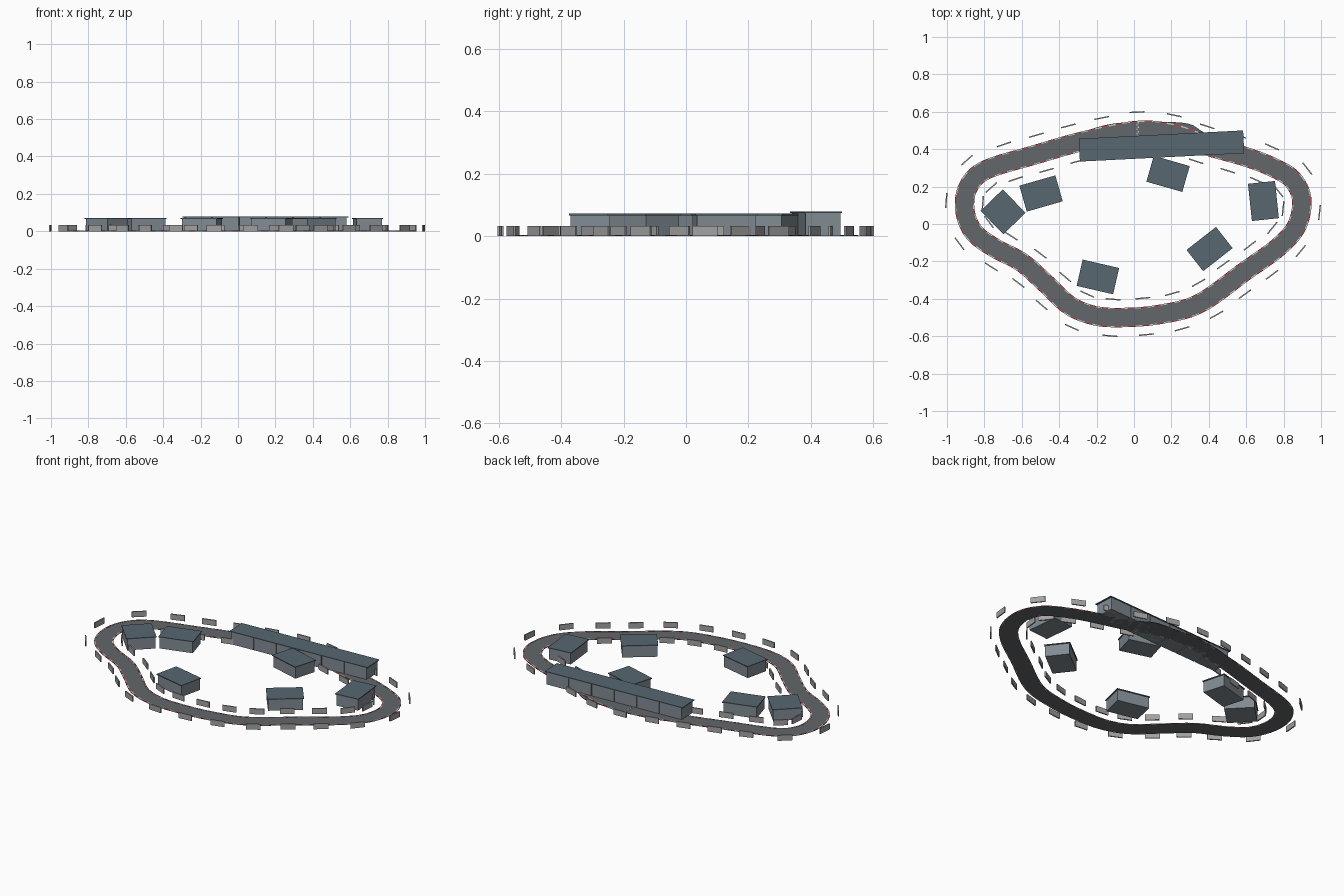
import bpy, bmesh, math
from mathutils import Vector, Matrix

if "Cube" in bpy.data.objects:
    bpy.data.objects.remove(bpy.data.objects["Cube"])


def material(name, rgb):
    m = bpy.data.materials.new(name)
    m.diffuse_color = (*rgb, 1)
    m.use_nodes = True
    m.node_tree.nodes["Principled BSDF"].inputs["Base Color"].default_value = m.diffuse_color
    return m


ASPHALT = material("asphalt", (0.125, 0.135, 0.145))
PIT = material("pit_asphalt", (0.115, 0.125, 0.135))
RED = material("kerb_red", (0.45, 0.06, 0.06))
WHITE = material("white", (0.7, 0.7, 0.7))
BARRIER = material("barrier_grey", (0.36, 0.36, 0.36))
WALL = material("wall", (0.22, 0.26, 0.29))
ROOF = material("roof", (0.095, 0.135, 0.16))


def finish(bm, name, mat):
    bmesh.ops.recalc_face_normals(bm, faces=bm.faces)
    me = bpy.data.meshes.new(name)
    bm.to_mesh(me)
    bm.free()
    me.materials.append(mat)
    ob = bpy.data.objects.new(name, me)
    bpy.context.collection.objects.link(ob)
    return ob


def add_box(bm, x, y, z0, z1, w, d, ang):
    mat = (Matrix.Translation((x, y, (z0 + z1) / 2)) @ Matrix.Rotation(ang, 4, 'Z')
           @ Matrix.Diagonal((w, d, z1 - z0, 1)))
    bmesh.ops.create_cube(bm, size=1, matrix=mat)


def smooth(pts, closed, steps=24):
    """Catmull-Rom curve through the points."""
    n, out = len(pts), []
    get = (lambda i: Vector(pts[i % n])) if closed else (lambda i: Vector(pts[max(0, min(n - 1, i))]))
    for i in range(n if closed else n - 1):
        a, b, c, d = (get(i + k) for k in (-1, 0, 1, 2))
        for s in range(steps):
            t = s / steps
            out.append(0.5 * (2 * b + (c - a) * t + (2 * a - 5 * b + 4 * c - d) * t * t
                              + (3 * b - a - 3 * c + d) * t ** 3))
    out.append(get(0) if closed else get(n - 1))
    return out


def resample(line, count):
    """Evenly spaced (point, outward normal) stations, end included."""
    acc = [0.0]
    for a, b in zip(line, line[1:]):
        acc.append(acc[-1] + (b - a).length)
    pts, j = [], 0
    for i in range(count + 1):
        s = acc[-1] * i / count
        while j < len(line) - 2 and acc[j + 1] < s:
            j += 1
        f = (s - acc[j]) / (acc[j + 1] - acc[j])
        pts.append(line[j].lerp(line[j + 1], f))
    closed = (line[0] - line[-1]).length < 1e-6
    res = []
    for i, p in enumerate(pts):
        if closed:
            t = pts[(i + 1) % count] - pts[(i - 1) % count]
        else:
            t = pts[min(i + 1, count)] - pts[max(i - 1, 0)]
        t.normalize()
        res.append((p, Vector((t.y, -t.x))))
    return res


def add_strip(bm, stations, lo, hi, z0, z1, closed=False):
    """Flat slab swept along stations between two sideways offsets."""
    rings = []
    for p, n in stations:
        a, b = p + n * lo, p + n * hi
        rings.append([bm.verts.new((q.x, q.y, z)) for q, z in ((a, z0), (b, z0), (b, z1), (a, z1))])
    pairs = list(zip(rings, rings[1:]))
    if closed:
        pairs.append((rings[-1], rings[0]))
    else:
        bm.faces.new(rings[0])
        bm.faces.new(rings[-1])
    for r, q in pairs:
        for k in range(4):
            bm.faces.new((r[k], r[(k + 1) % 4], q[(k + 1) % 4], q[k]))


# Circuit centre line, counter-clockwise from the start line
circuit = [(0.02, 0.50), (-0.265, 0.445), (-0.53, 0.37), (-0.79, 0.29), (-0.885, 0.20),
           (-0.905, 0.08), (-0.86, -0.04), (-0.75, -0.125), (-0.60, -0.205), (-0.47, -0.32),
           (-0.345, -0.435), (-0.21, -0.49), (-0.06, -0.50), (0.14, -0.483), (0.35, -0.425),
           (0.59, -0.255), (0.77, -0.125), (0.87, -0.01), (0.897, 0.13), (0.85, 0.235),
           (0.76, 0.295), (0.61, 0.355), (0.40, 0.415), (0.22, 0.48)]
line = smooth(circuit, True)

# Track surface
bm = bmesh.new()
add_strip(bm, resample(line, 240)[:-1], -0.05, 0.05, 0, 0.003, True)
finish(bm, "track", ASPHALT)

# Pit lane
pit = smooth([(-0.33, 0.43), (-0.12, 0.495), (0.1, 0.505), (0.27, 0.50), (0.33, 0.47), (0.41, 0.415)], False, 8)
bm = bmesh.new()
add_strip(bm, resample(pit, 40), -0.04, 0.04, 0, 0.002)
finish(bm, "pit_lane", PIT)

# Kerbs alternate red and white on both edges
st = resample(line, 240)
for name, mat, first in (("red_kerbs", RED, 0), ("white_kerbs", WHITE, 2)):
    bm = bmesh.new()
    for i in range(first, 240, 4):
        for side in (-1, 1):
            add_strip(bm, st[i:i + 3], side * 0.045, side * 0.052, 0, 0.004)
    finish(bm, name, mat)

# Start line of small squares
bm = bmesh.new()
for i in range(8):
    add_box(bm, 0.02 + (0.003 if i % 2 else -0.003), 0.458 + i * 0.012, 0.002, 0.004, 0.006, 0.008, 0)
finish(bm, "start_line", WHITE)

# Barriers along both sides
bm = bmesh.new()
for p, n in resample(line, 25)[:-1]:
    for side in (-0.098, 0.098):
        q = p + n * side
        add_box(bm, q.x, q.y, 0, 0.033, 0.08, 0.007, math.atan2(n.x, -n.y))
finish(bm, "barriers", BARRIER)

# Pit building: six garages under one roof
ang = math.radians(2.9)
u = Vector((math.cos(ang), math.sin(ang)))
centre = Vector((0.147, 0.417))
bm = bmesh.new()
for i in range(6):
    c = centre + u * (i - 2.5) * 0.1445
    add_box(bm, c.x, c.y, 0, 0.074, 0.141, 0.112, ang)
finish(bm, "pit_garages", WALL)
bm = bmesh.new()
add_box(bm, centre.x, centre.y, 0.074, 0.079, 0.88, 0.122, ang)
finish(bm, "pit_roof", ROOF)

# Infield buildings: x, y, roof width, roof depth, angle
for i, (x, y, w, d, a) in enumerate([
        (-0.70, 0.065, 0.175, 0.165, -46), (-0.497, 0.163, 0.20, 0.144, 16),
        (0.182, 0.268, 0.20, 0.144, -16), (0.692, 0.123, 0.145, 0.20, 6),
        (0.404, -0.134, 0.20, 0.144, 38), (-0.193, -0.283, 0.20, 0.144, -13)], 1):
    bm = bmesh.new()
    add_box(bm, x, y, 0, 0.067, w - 0.01, d - 0.01, math.radians(a))
    finish(bm, f"building_{i}", WALL)
    bm = bmesh.new()
    add_box(bm, x, y, 0.067, 0.072, w, d, math.radians(a))
    finish(bm, f"building_roof_{i}", ROOF)
